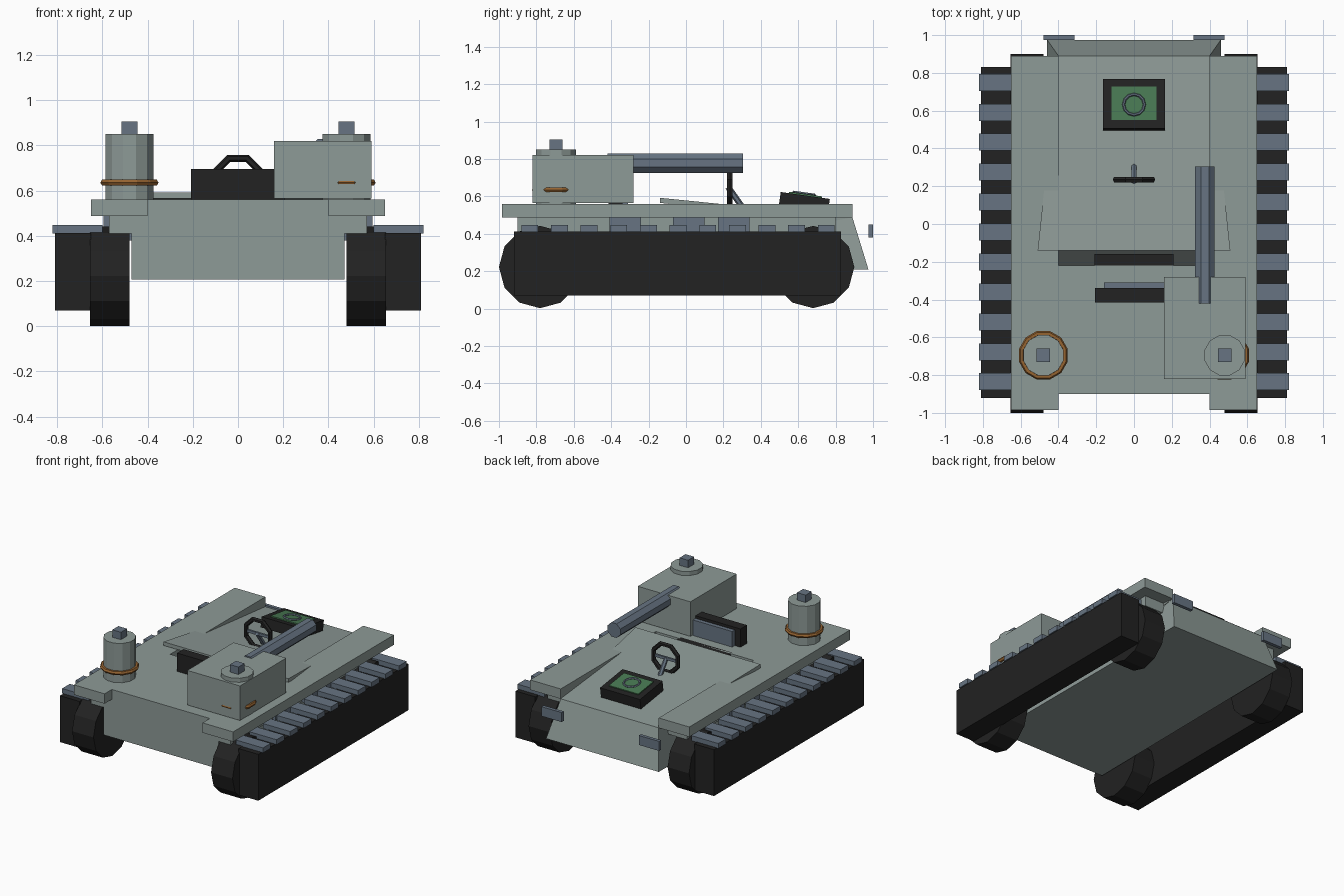
import bpy, bmesh, math
from mathutils import Matrix, Vector

if "Cube" in bpy.data.objects:
    bpy.data.objects.remove(bpy.data.objects["Cube"])


def material(name, r, g, b):
    m = bpy.data.materials.new(name)
    m.diffuse_color = (r, g, b, 1)
    m.use_nodes = True
    m.node_tree.nodes["Principled BSDF"].inputs["Base Color"].default_value = m.diffuse_color
    return m


GREY = material("hull grey", 0.27, 0.325, 0.31)
BLUE = material("steel blue", 0.135, 0.175, 0.225)
BLACK = material("rubber black", 0.016, 0.016, 0.016)
SHADE = material("cockpit dark", 0.05, 0.058, 0.057)
GREEN = material("screen green", 0.065, 0.19, 0.085)
BROWN = material("copper brown", 0.30, 0.125, 0.03)


def finish(name, bm, mat):
    bmesh.ops.recalc_face_normals(bm, faces=bm.faces)
    me = bpy.data.meshes.new(name)
    bm.to_mesh(me)
    bm.free()
    me.materials.append(mat)
    ob = bpy.data.objects.new(name, me)
    bpy.context.collection.objects.link(ob)
    return ob


def box(name, mat, x, y, z, tilt=0):
    """Box from three (low, high) ranges, tilted about x through its centre."""
    bm = bmesh.new()
    c = Vector(((x[0] + x[1]) / 2, (y[0] + y[1]) / 2, (z[0] + z[1]) / 2))
    size = (x[1] - x[0], y[1] - y[0], z[1] - z[0], 1)
    bmesh.ops.create_cube(bm, size=1, matrix=Matrix.Translation(c)
                          @ Matrix.Rotation(math.radians(tilt), 4, 'X') @ Matrix.Diagonal(size))
    return finish(name, bm, mat)


def rod(name, mat, a, b, r, sides, turn=0):
    """Closed cylinder between two points."""
    a, b = Vector(a), Vector(b)
    d = b - a
    bm = bmesh.new()
    mtx = (Matrix.Translation((a + b) / 2) @ d.to_track_quat('Z', 'Y').to_matrix().to_4x4()
           @ Matrix.Rotation(math.radians(turn), 4, 'Z'))
    bmesh.ops.create_cone(bm, cap_ends=True, segments=sides, radius1=r, radius2=r,
                          depth=d.length, matrix=mtx)
    return finish(name, bm, mat)


def ring(name, mat, c, major, minor, sides, tube=6, tilt=0, turn=0):
    """Torus around z, then tilted about x."""
    bm = bmesh.new()
    rows = []
    for i in range(sides):
        a = 2 * math.pi * i / sides + math.radians(turn)
        row = []
        for j in range(tube):
            t = 2 * math.pi * j / tube
            r = major + minor * math.cos(t)
            row.append(bm.verts.new((r * math.cos(a), r * math.sin(a), minor * math.sin(t))))
        rows.append(row)
    for i in range(sides):
        p, q = rows[i], rows[(i + 1) % sides]
        for j in range(tube):
            k = (j + 1) % tube
            bm.faces.new((p[j], q[j], q[k], p[k]))
    bm.transform(Matrix.Translation(c) @ Matrix.Rotation(math.radians(tilt), 4, 'X'))
    return finish(name, bm, mat)


def section(name, mat, profile):
    """Symmetric solid from a side profile of (y, z, half width)."""
    bm = bmesh.new()
    left = [bm.verts.new((-w, y, z)) for y, z, w in profile]
    right = [bm.verts.new((w, y, z)) for y, z, w in profile]
    bm.faces.new(left)
    bm.faces.new(right)
    n = len(profile)
    for i in range(n):
        k = (i + 1) % n
        bm.faces.new((left[i], left[k], right[k], right[i]))
    return finish(name, bm, mat)


def span(s, a, b):
    return (a, b) if s > 0 else (-b, -a)


# Hull body, sloping cockpit cover and rear deck
section("hull", GREY, [(-0.90, 0.207, 0.47), (0.975, 0.21, 0.46),
                       (0.89, 0.487, 0.40), (-0.90, 0.487, 0.47)])
section("cockpit_cover", GREY, [(-0.14, 0.565, 0.51), (0.80, 0.47, 0.41),
                                (0.89, 0.488, 0.40), (-0.14, 0.592, 0.51)])
box("rear_deck", GREY, (-0.40, 0.40), (-0.90, -0.22), (0.48, 0.56))
box("cockpit_floor", SHADE, (-0.40, 0.40), (-0.22, 0.1), (0.487, 0.494))

for s in (-1, 1):
    # Side decks and the sponsons below them
    box("side_deck", GREY, span(s, 0.40, 0.65), (-0.985, 0.89), (0.487, 0.56))
    box("sponson", GREY, span(s, 0.40, 0.57), (-0.90, 0.80), (0.41, 0.487))
    for y in (-0.325, 0.015, 0.255):
        box("sponson_block", BLUE, span(s, 0.57, 0.595), (y - 0.085, y + 0.085), (0.41, 0.487))
    # Tracks with cleats
    box("track", BLACK, span(s, 0.65, 0.81), (-0.92, 0.83), (0.07, 0.412))
    for i in range(11):
        y = -0.835 + i * 0.1585
        box("track_cleat", BLUE, span(s, 0.60, 0.82), (y - 0.045, y + 0.045), (0.41, 0.447))
    # End wheels
    for y in (-0.78, 0.68):
        rod("wheel", BLACK, (s * 0.48, y, 0.222), (s * 0.655, y, 0.222), 0.22, 12)
    # Lamps on the sloping end
    box("lamp", BLUE, span(s, 0.315, 0.48), (0.975, 1.0), (0.38, 0.45))
    # Drums with ring and cap
    c = (s * 0.48, -0.695)
    rod("drum", GREY, (*c, 0.50), (*c, 0.85), 0.11, 12, 15)
    ring("drum_ring", BROWN, (*c, 0.635), 0.118, 0.015, 12, 6, 0, 15)
    box("drum_cap", BLUE, (c[0] - 0.035, c[0] + 0.035), (-0.73, -0.66), (0.84, 0.905))

# Gun housing and barrel
box("gun_housing", GREY, (0.16, 0.59), (-0.82, -0.28), (0.565, 0.82))
rod("gun_barrel", BLUE, (0.375, -0.42, 0.777), (0.375, 0.305, 0.777), 0.056, 8, 22.5)

# Seat
box("seat_cushion", BLACK, (-0.21, 0.21), (-0.24, -0.16), (0.44, 0.56))
box("seat_back", BLACK, (-0.207, 0.207), (-0.415, -0.34), (0.53, 0.695))
box("seat_back_panel", BLUE, (-0.16, 0.16), (-0.345, -0.31), (0.54, 0.675))

# Steering wheel and column
ring("steering_wheel", BLACK, (0, 0.235, 0.645), 0.105, 0.017, 8, 6, 90, 22.5)
rod("steering_column", BLUE, (0, 0.225, 0.65), (0, 0.31, 0.53), 0.016, 6)
box("steering_spoke", BLUE, (-0.10, 0.10), (0.228, 0.242), (0.635, 0.655))

# Console with tilted screen and dial
box("console", BLACK, (-0.163, 0.163), (0.50, 0.765), (0.53, 0.605), -8)
box("console_screen", GREEN, (-0.12, 0.12), (0.55, 0.728), (0.604, 0.612), -8)
ring("console_dial", BLUE, (0, 0.632, 0.615), 0.055, 0.008, 12, 6, -8)
